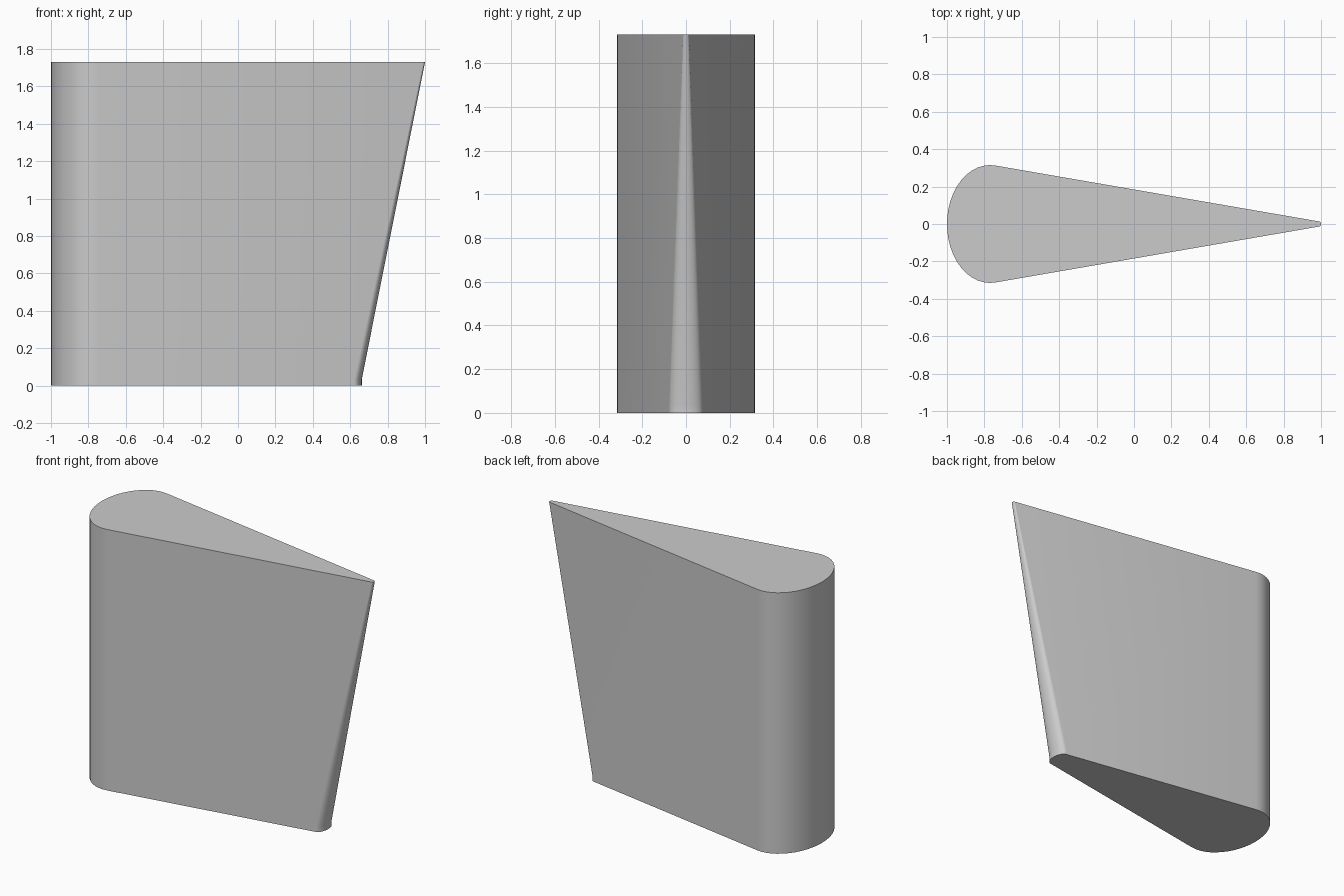
import bpy, bmesh, math

if "Cube" in bpy.data.objects:
    bpy.data.objects.remove(bpy.data.objects["Cube"])

HEIGHT = 1.73
LIP = 0.035                # short vertical foot of the trailing edge
SLOPE, HALF = 0.1727, 0.1845   # flat side: y = HALF - SLOPE * x
STEPS = 24


def end_arc(tip, depth, side):
    """Elliptical end cap tangent to both flat sides, in counter-clockwise order."""
    cx = tip - side * depth
    b = math.sqrt((HALF - SLOPE * cx) ** 2 - (depth * SLOPE) ** 2)
    t = math.atan2(b, depth * SLOPE)          # tangent point on the upper side
    start, end = (-t, t) if side > 0 else (t, 2 * math.pi - t)
    angles = [start + (end - start) * i / STEPS for i in range(STEPS + 1)]
    return [(cx + depth * math.cos(a), b * math.sin(a)) for a in angles]


def section(z):
    f = max(0.0, (z - LIP) / (HEIGHT - LIP))
    trailing = end_arc(0.662 + 0.338 * f, 0.045 - 0.035 * f, 1)
    leading = end_arc(-1.0, 0.23, -1)
    return trailing + leading


# Strut body: three stacked sections, skinned and capped
bm = bmesh.new()
rings = [[bm.verts.new((x, y, z)) for x, y in section(z)] for z in (0, LIP, HEIGHT)]
n = len(rings[0])
for low, high in zip(rings, rings[1:]):
    for i in range(n):
        j = (i + 1) % n
        bm.faces.new((low[i], low[j], high[j], high[i]))
bm.faces.new(rings[0][::-1])
bm.faces.new(rings[-1])
mesh = bpy.data.meshes.new("strut_fairing")
bm.to_mesh(mesh)
bm.free()

fairing = bpy.data.objects.new("strut_fairing", mesh)
bpy.context.collection.objects.link(fairing)
grey = bpy.data.materials.new("light grey")
grey.diffuse_color = (0.6, 0.6, 0.6, 1)
grey.use_nodes = True
grey.node_tree.nodes["Principled BSDF"].inputs["Base Color"].default_value = grey.diffuse_color
mesh.materials.append(grey)

# Rounded ends smooth, cap rims sharp
bpy.context.view_layer.objects.active = fairing
fairing.select_set(True)
bpy.ops.object.shade_smooth_by_angle(angle=math.radians(30))
